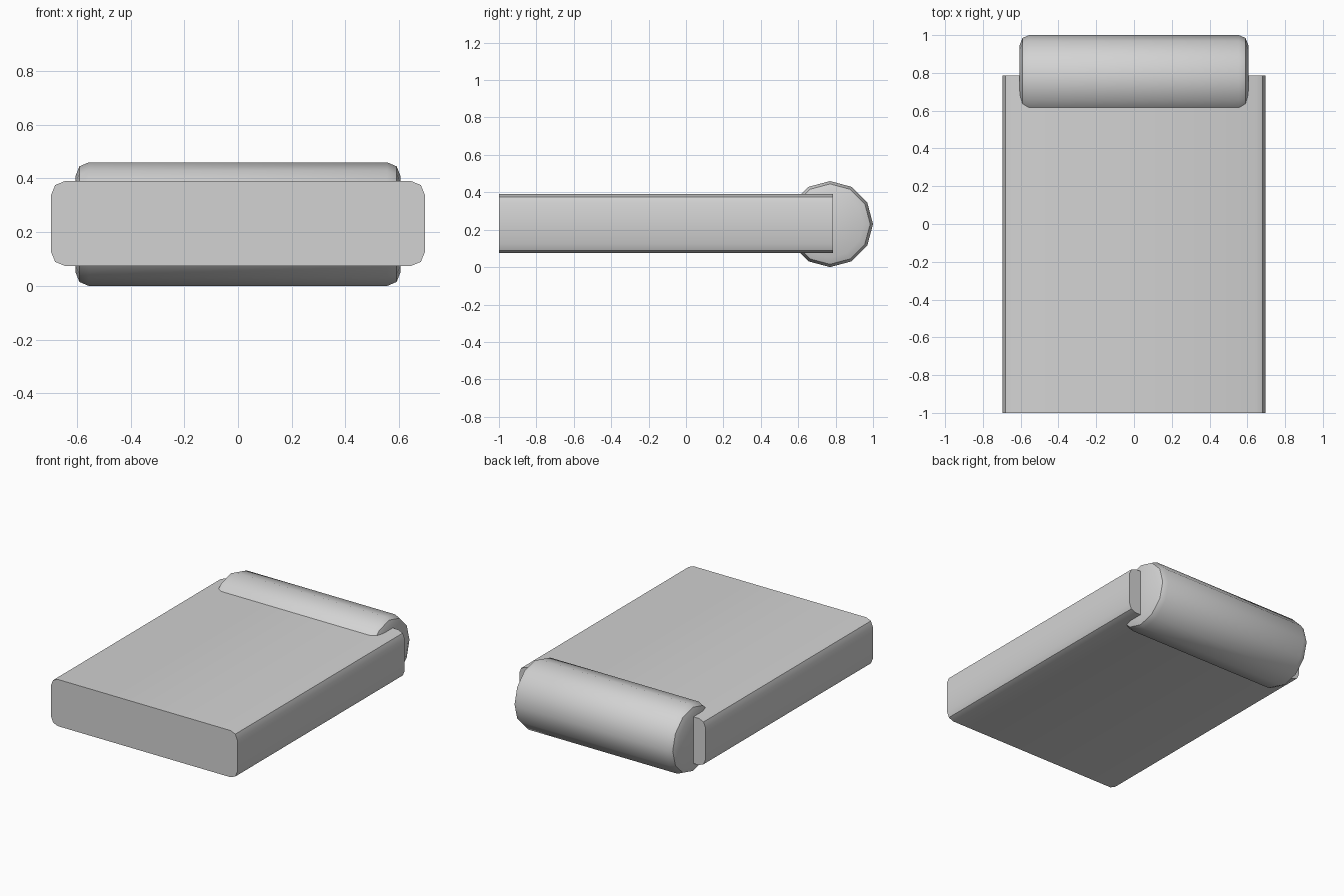
import bpy
import bmesh
from math import pi, radians
from mathutils import Matrix, Vector

cube = bpy.data.objects.get("Cube")
if cube:
    bpy.data.objects.remove(cube, do_unlink=True)

# One plain grey for everything
grey = bpy.data.materials.new("light_grey")
grey.use_nodes = True
colour = (0.65, 0.65, 0.65, 1)
grey.diffuse_color = colour
grey.node_tree.nodes["Principled BSDF"].inputs["Base Color"].default_value = colour

BEVEL = 0.05


def finish(name, bm, edges, location):
    """Round the chosen edges and turn the mesh into a smooth-shaded object."""
    bmesh.ops.bevel(bm, geom=edges, offset=BEVEL, offset_type='OFFSET',
                    segments=2, profile=0.5, affect='EDGES')
    bmesh.ops.recalc_face_normals(bm, faces=bm.faces)
    mesh = bpy.data.meshes.new(name)
    bm.to_mesh(mesh)
    bm.free()
    mesh.materials.append(grey)
    obj = bpy.data.objects.new(name, mesh)
    obj.location = location
    bpy.context.collection.objects.link(obj)
    bpy.ops.object.select_all(action='DESELECT')
    obj.select_set(True)
    bpy.context.view_layer.objects.active = obj
    bpy.ops.object.shade_smooth_by_angle(angle=radians(29))
    # Keep the roller facets smooth across their thirty degree steps
    if name == "end_roller":
        bpy.ops.object.shade_smooth_by_angle(angle=radians(35))
    return obj


# Flat slab, rounded only along its length
bm = bmesh.new()
bmesh.ops.create_cube(bm, size=1, matrix=Matrix.Diagonal((1.39, 1.785, 0.315, 1)))
long_edges = [e for e in bm.edges
              if abs((e.verts[0].co - e.verts[1].co).normalized().dot(Vector((0, 1, 0)))) > 0.9]
finish("slab_body", bm, long_edges, (0, -0.1075, 0.2325))

# Twelve-sided roller across the back, with rounded rims
bm = bmesh.new()
bmesh.ops.create_cone(bm, cap_ends=True, segments=12, radius1=0.23, radius2=0.23,
                      depth=1.21, matrix=Matrix.Rotation(pi / 2, 4, 'Y'))
rims = [e for e in bm.edges if abs(e.verts[0].co.x - e.verts[1].co.x) < 0.01]
finish("end_roller", bm, rims, (0, 0.77, 0.23))
